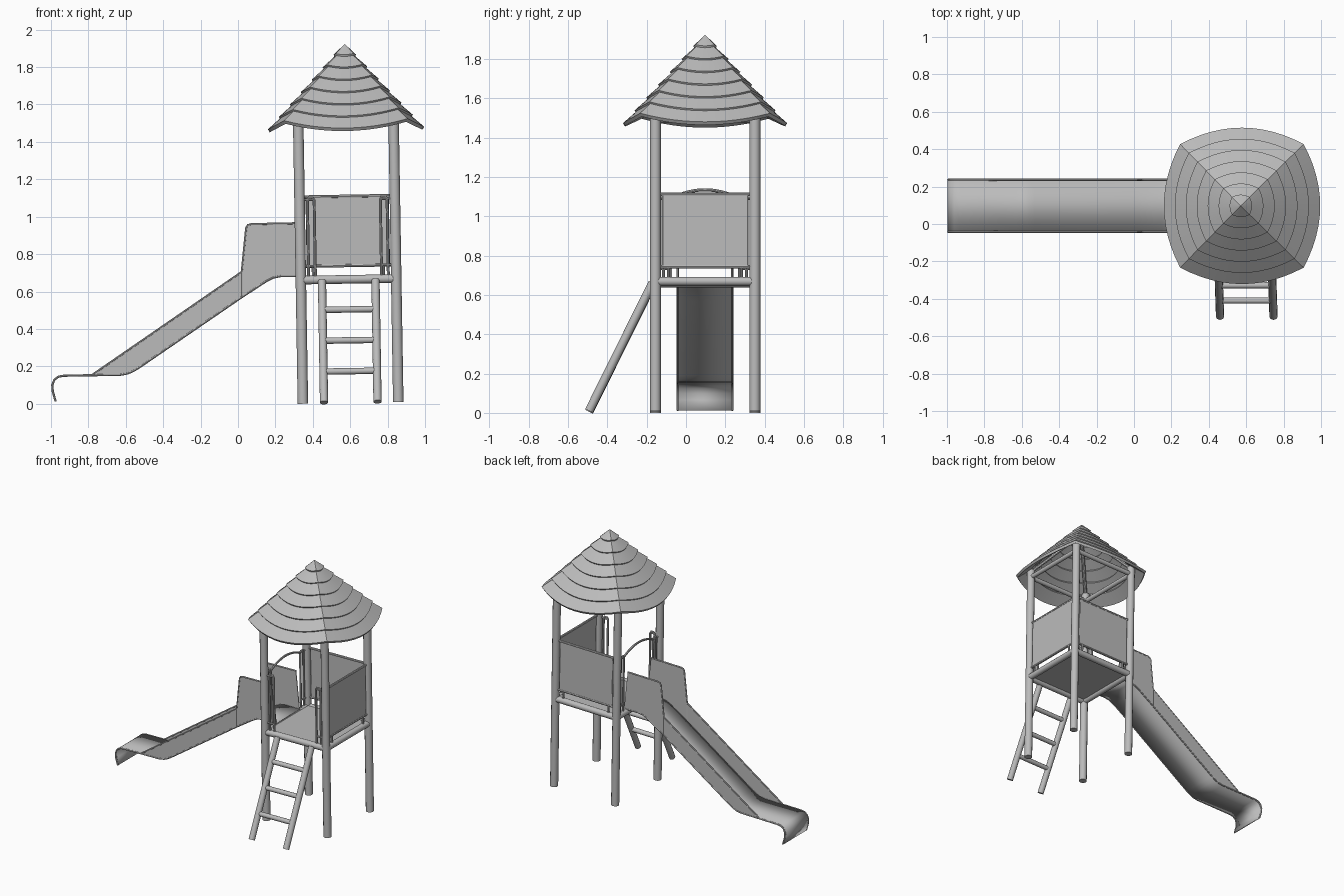
import bpy, bmesh, math
from mathutils import Matrix, Vector

cube = bpy.data.objects.get("Cube")
if cube:
    bpy.data.objects.remove(cube, do_unlink=True)

grey = bpy.data.materials.new("plain grey")
grey.use_nodes = True
grey.diffuse_color = (0.5, 0.5, 0.5, 1)
grey.node_tree.nodes["Principled BSDF"].inputs["Base Color"].default_value = (0.5, 0.5, 0.5, 1)

# Tower corners and the slight lean of the whole tower
X0, X1, Y0, Y1 = 0.347, 0.857, -0.156, 0.35
CX, CY = (X0 + X1) / 2, (Y0 + Y1) / 2
FLOOR, RAIL_LOW, RAIL_TOP = 0.675, 0.735, 1.105
PIVOT = Matrix.Translation((X0, 0, 0))
LEAN = PIVOT @ Matrix.Rotation(-0.0166, 4, 'Y') @ PIVOT.inverted()


def add_mesh(name, mesh, lean=True):
    if lean:
        mesh.transform(LEAN)
    mesh.materials.clear()
    mesh.materials.append(grey)
    mesh.shade_smooth()
    mesh.set_sharp_from_angle(angle=math.radians(35))
    obj = bpy.data.objects.new(name, mesh)
    bpy.context.collection.objects.link(obj)
    return obj


def from_bmesh(name, bm, lean=True):
    bmesh.ops.recalc_face_normals(bm, faces=bm.faces)
    mesh = bpy.data.meshes.new(name)
    bm.to_mesh(mesh)
    bm.free()
    return add_mesh(name, mesh, lean)


def tube(name, points, radius, lean=True):
    """Round bar along a path, converted to a mesh."""
    curve = bpy.data.curves.new(name, 'CURVE')
    curve.dimensions = '3D'
    curve.bevel_depth = radius
    curve.bevel_resolution = 4 if radius > 0.012 else 2
    curve.use_fill_caps = True
    spline = curve.splines.new('POLY')
    spline.points.add(len(points) - 1)
    for p, co in zip(spline.points, points):
        p.co = (*co, 1)
    temp = bpy.data.objects.new(name, curve)
    bpy.context.collection.objects.link(temp)
    bpy.context.view_layer.update()
    graph = bpy.context.evaluated_depsgraph_get()
    mesh = bpy.data.meshes.new_from_object(temp.evaluated_get(graph))
    bpy.data.objects.remove(temp, do_unlink=True)
    return add_mesh(name, mesh, lean)


def box(name, lo, hi):
    lo, hi = Vector(lo), Vector(hi)
    bm = bmesh.new()
    bmesh.ops.create_cube(bm, size=1)
    bmesh.ops.scale(bm, vec=hi - lo, verts=bm.verts)
    bmesh.ops.translate(bm, vec=(lo + hi) / 2, verts=bm.verts)
    return from_bmesh(name, bm)


# Posts, floor and the two squares of beams
corners = [(X0, Y0), (X1, Y0), (X1, Y1), (X0, Y1)]
for i, (x, y) in enumerate(corners):
    nx, ny = corners[(i + 1) % 4]
    tube("post", [(x, y, 0), (x, y, 1.55)], 0.028)
    tube("floor_beam", [(x, y, 0.661), (nx, ny, 0.661)], 0.023)
    tube("roof_beam", [(x, y, 1.495), (nx, ny, 1.495)], 0.017)
    tube("rafter", [(x, y, 1.54), (CX, CY, 1.84)], 0.012)
box("floor", (X0 + 0.01, Y0 + 0.01, 0.66), (X1 - 0.01, Y1 - 0.01, FLOOR))


# Guard panels on the back and the +x side
def guard_panel(a, b):
    a, b = Vector((*a, 0)), Vector((*b, 0))
    along = (b - a).normalized()
    side = Vector((-along.y, along.x, 0)) * 0.005
    up = lambda p, z: (p.x, p.y, z)
    for z in (RAIL_LOW, RAIL_TOP):
        tube("panel_rail", [up(a, z), up(b, z)], 0.009)
    for p in (a + along * 0.067, b - along * 0.067):
        tube("panel_foot", [up(p, FLOOR), up(p, RAIL_LOW)], 0.008)
    ends = (a + along * 0.038, b - along * 0.038)
    for p in ends:
        tube("panel_edge", [up(p, RAIL_LOW), up(p, RAIL_TOP)], 0.006)
    lo, hi = ends[0] - side, ends[1] + side
    box("guard_panel", up(Vector(map(min, lo, hi)), RAIL_LOW),
        up(Vector(map(max, lo, hi)), RAIL_TOP))


guard_panel((X0, Y1), (X1, Y1))
guard_panel((X1, Y0), (X1, Y1))


# Narrow hand loops beside the two openings
def hand_loop(post, direction):
    at = lambda d, z: (post[0] + direction[0] * d, post[1] + direction[1] * d, z)
    tube("hand_loop", [at(0.042, FLOOR), at(0.042, 1.085), at(0.05, 1.1), at(0.07, 1.1),
                       at(0.078, 1.085), at(0.078, FLOOR)], 0.008)
    for z in (RAIL_LOW, 1.09):
        tube("loop_rail", [at(0, z), at(0.078, z)], 0.007)


for post, direction in (((X0, Y0), (1, 0)), ((X1, Y0), (-1, 0)),
                        ((X0, Y0), (0, 1)), ((X0, Y1), (0, -1))):
    hand_loop(post, direction)

# Arched grab bar over the slide entrance
half = (Y1 - Y0) / 2 - 0.078
arch = [i / 8 - 1 for i in range(17)]
tube("grab_arch", [(X0, CY + half * t, 1.135 - 0.045 * t * t) for t in arch], 0.008)

# Ladder
top_y, foot_y, top_z = -0.17, -0.493, 0.655
ladder_x = (0.46, 0.746)
for x in ladder_x:
    tube("ladder_stile", [(x, foot_y, 0.004), (x, top_y, top_z)], 0.022)
for z in (0.17, 0.335, 0.5):
    y = foot_y + (top_y - foot_y) * z / top_z
    tube("ladder_rung", [(x, y, z) for x in ladder_x], 0.017)

# Slide: one profile drives the chute, the walls and the rims
chute = [(0.35, 0.683), (0.23, 0.683), (0.19, 0.675), (0.15, 0.655), (0.02, 0.57),
         (-0.53, 0.193), (-0.56, 0.175), (-0.59, 0.162), (-0.63, 0.155), (-0.93, 0.15),
         (-0.96, 0.145), (-0.982, 0.128), (-0.993, 0.1), (-0.99, 0.065), (-0.975, 0.012)]
wall_top = [(0.32, 0.965), (0.07, 0.96), (0.053, 0.955), (0.044, 0.94),
            (0.02, 0.705), (-0.775, 0.157)]
SLIDE_Y = (-0.042, 0.236)

bm = bmesh.new()
rows = [[bm.verts.new((x, y, z)) for y in SLIDE_Y] for x, z in chute]
for a, b in zip(rows, rows[1:]):
    bm.faces.new((a[0], a[1], b[1], b[0]))
sheet = from_bmesh("slide_chute", bm, False)
solid = sheet.modifiers.new("thickness", 'SOLIDIFY')
solid.thickness, solid.offset = 0.008, 0

for y in SLIDE_Y:
    bm = bmesh.new()
    outline = wall_top + [p for p in reversed(chute) if p[0] > -0.64]
    face = bm.faces.new([bm.verts.new((x, y - 0.003, z)) for x, z in outline])
    grown = bmesh.ops.extrude_face_region(bm, geom=[face])["geom"]
    bmesh.ops.translate(bm, vec=(0, 0.006, 0),
                        verts=[v for v in grown if isinstance(v, bmesh.types.BMVert)])
    bmesh.ops.triangulate(bm, faces=[f for f in bm.faces if len(f.verts) > 4])
    from_bmesh("slide_wall", bm, False)
    for name, path in (("wall_rim", wall_top), ("chute_rim", chute),
                       ("wall_seam", [wall_top[4], chute[4]])):
        tube(name, [(x, y, z) for x, z in path], 0.006, False)

# Roof: overlapping tiers on a bowed square plan, with raised corners
TIERS, EAVE_R, APEX_Z, EAVE_Z, SEG = 7, 0.418, 1.92, 1.462, 12


def roof_ring(bm, r, z):
    ring = []
    for quarter in range(4):
        turn = Matrix.Rotation(quarter * math.pi / 2, 3, 'Z')
        for k in range(SEG):
            t = 2 * k / SEG - 1
            p = turn @ Vector((r * (1 - 0.21 * t * t), 0.79 * r * t, 0))
            lift = 0.045 * r / EAVE_R * t * t
            ring.append(bm.verts.new((CX + p.x, CY + p.y, z + lift)))
    return ring


for i in range(TIERS):
    f0, f1 = max(i - 0.15, 0.01) / TIERS, (i + 1) / TIERS
    z_at = lambda f: APEX_Z + (EAVE_Z - APEX_Z) * f
    inner = 0.006 if i == 0 else 0.01
    bm = bmesh.new()
    outline = [(EAVE_R * f0 - (0.008 if i else 0), z_at(f0)),
               (EAVE_R * f1, z_at(f1) + 0.008),
               (EAVE_R * f1 - inner, z_at(f1) - 0.008),
               (max(EAVE_R * f0 - 0.02, 0.001), z_at(f0) - 0.02)]
    rings = [roof_ring(bm, r, z) for r, z in outline]
    for a, b in zip(rings, rings[1:] + rings[:1]):
        for k in range(len(a)):
            n = (k + 1) % len(a)
            bm.faces.new((a[k], a[n], b[n], b[k]))
    from_bmesh("roof_tier", bm)
